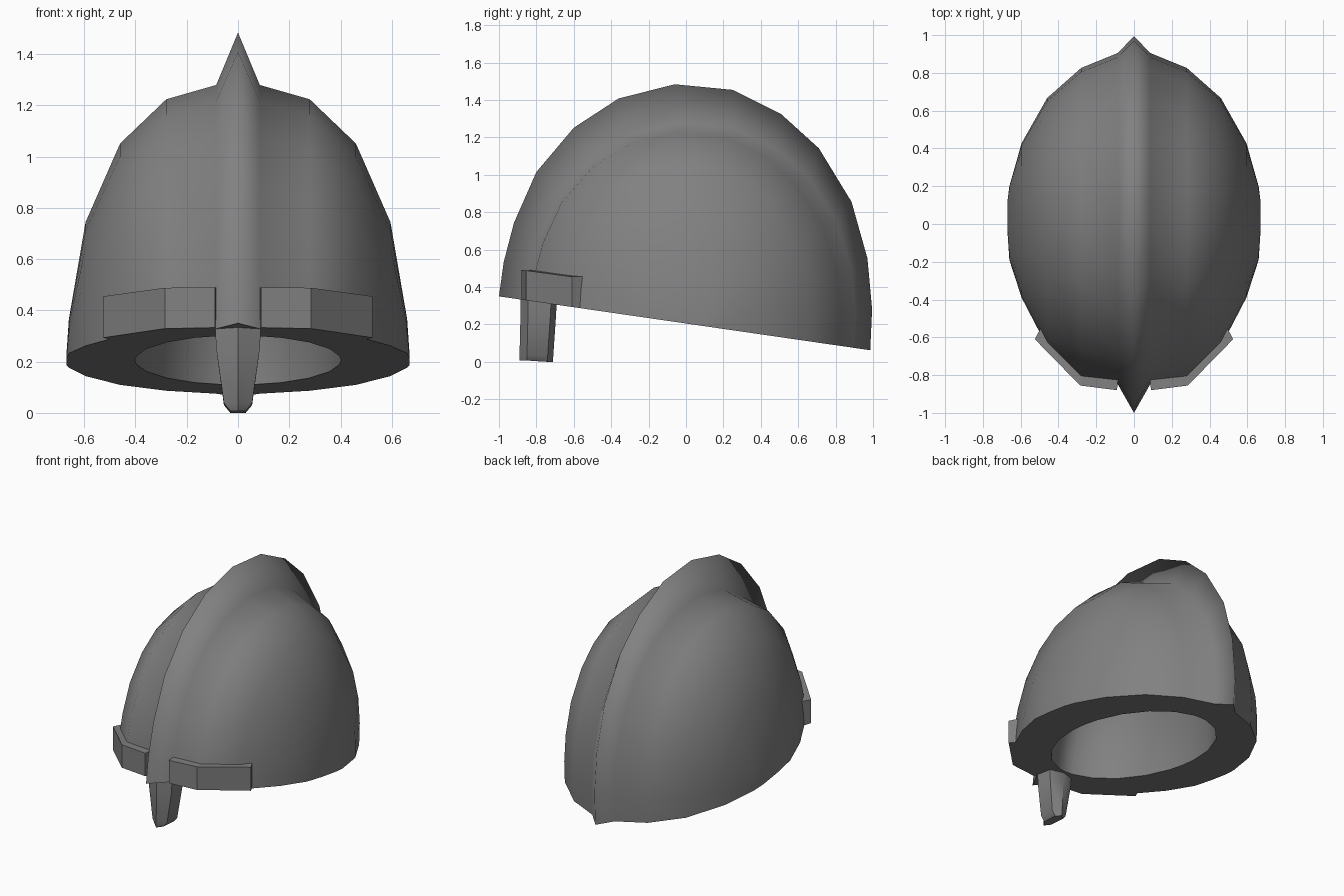
import bpy, bmesh, math

if "Cube" in bpy.data.objects:
    bpy.data.objects.remove(bpy.data.objects["Cube"])

steel = bpy.data.materials.new("grey steel")
steel.diffuse_color = (0.22, 0.22, 0.22, 1)
steel.use_nodes = True
steel.node_tree.nodes["Principled BSDF"].inputs["Base Color"].default_value = steel.diffuse_color


def rim(y):
    """Height of the slanted bottom edge."""
    return 0.205 - 0.145 * y


def finish(bm, name):
    bmesh.ops.remove_doubles(bm, verts=bm.verts, dist=0.0005)
    bmesh.ops.recalc_face_normals(bm, faces=bm.faces)
    me = bpy.data.meshes.new(name)
    bm.to_mesh(me)
    bm.free()
    me.materials.append(steel)
    ob = bpy.data.objects.new(name, me)
    bpy.context.collection.objects.link(ob)
    return ob


# Side profile of the crest, front to back (y, z)
crest = [(-1, .355), (-.975, .53), (-.92, .74), (-.8, 1.01), (-.6, 1.245),
         (-.36, 1.4), (-.06, 1.475), (.25, 1.445), (.51, 1.315), (.71, 1.135),
         (.885, .85), (.97, .55), (.995, .28), (.985, .062)]

# Arches from the crest out to the side: x, front y, back y, top z
outer = [(0, -1, 1, 1.475), (.085, -.85, .91, 1.275), (.28, -.83, .83, 1.215),
         (.46, -.65, .67, 1.045), (.595, -.39, .43, .74),
         (.66, -.19, .2, .36), (.67, -.04, .12, .22)]
inner = []
for x, *_ in outer:
    k = math.sqrt(max(0, 1 - (x / .67) ** 2))
    inner.append((x * .6, -.67 * k, .67 * k, .2 + .87 * k))


def arch(bm, s, side):
    x, yf, yb, top = s
    pts = []
    for i, (cy, cz) in enumerate(crest):
        y = (yf + yb) / 2 + cy * (yb - yf) / 2
        rise = 0 if i in (0, len(crest) - 1) else cz - rim(cy)
        pts.append(bm.verts.new((side * x, y, rim(y) + rise * (top - .2) / 1.266)))
    return pts


# Helmet shell: outer dome with crest, flat rim, hollow inside
bm = bmesh.new()
for side in (1, -1):
    out = [arch(bm, s, side) for s in outer]
    inn = [arch(bm, s, side) for s in inner]
    for rows in (out, inn):
        for a, b in zip(rows, rows[1:]):
            for i in range(len(a) - 1):
                bm.faces.new((a[i], a[i + 1], b[i + 1], b[i]))
    bm.faces.new(out[-1])
    for e in (0, -1):
        for j in range(len(out) - 1):
            f = bm.faces.new((out[j][e], out[j + 1][e], inn[j + 1][e], inn[j][e]))
            f.material_index = 1          # temporary mark for the rim
    f = bm.faces.new((out[-1][0], out[-1][-1], inn[-1][0]))
    f.material_index = 1
bmesh.ops.remove_doubles(bm, verts=bm.verts, dist=0.0005)
for f in bm.faces:
    f.smooth = f.material_index == 0
for e in bm.edges:
    if len({f.material_index for f in e.link_faces}) > 1:
        e.smooth = False
for f in bm.faces:
    f.material_index = 0
finish(bm, "helmet_shell")

# Brow band: two flat plates on each side of the crest
for side, label in ((1, "right"), (-1, "left")):
    bm = bmesh.new()
    rows = []
    for x, y, top in ((.09, -.88, .49), (.285, -.855, .488), (.525, -.61, .455)):
        ring = [(x, y, rim(y)), (x, y, top),
                (x * .93, y + .07, top), (x * .93, y + .07, rim(y + .07))]
        rows.append([bm.verts.new((side * p[0], p[1], p[2])) for p in ring])
    for a, b in zip(rows, rows[1:]):
        for i in range(4):
            j = (i + 1) % 4
            bm.faces.new((a[i], a[j], b[j], b[i]))
    bm.faces.new(rows[0])
    bm.faces.new(rows[-1])
    finish(bm, "brow_band_" + label)

# Nose guard: tapered six-sided bar with a keel in front
bm = bmesh.new()
rows = []
for w, z, yf, yb in ((.09, .35, -.885, -.69), (.085, .25, -.885, -.695),
                     (.055, .035, -.89, -.71), (.03, .003, -.89, -.71)):
    ring = [(0, yf), (w, yf + .04), (w, yb - .03), (0, yb),
            (-w, yb - .03), (-w, yf + .04)]
    rows.append([bm.verts.new((x, y, max(0, z - .08 * (y + .8) * (z < .1)
                 - .003 * (x == 0)))) for x, y in ring])
for a, b in zip(rows, rows[1:]):
    for i in range(6):
        j = (i + 1) % 6
        bm.faces.new((a[i], a[j], b[j], b[i]))
bm.faces.new(rows[0])
bm.faces.new(rows[-1])
guard = finish(bm, "nose_guard")
bpy.context.view_layer.objects.active = guard
guard.select_set(True)
bpy.ops.object.shade_smooth_by_angle(angle=math.radians(40))
